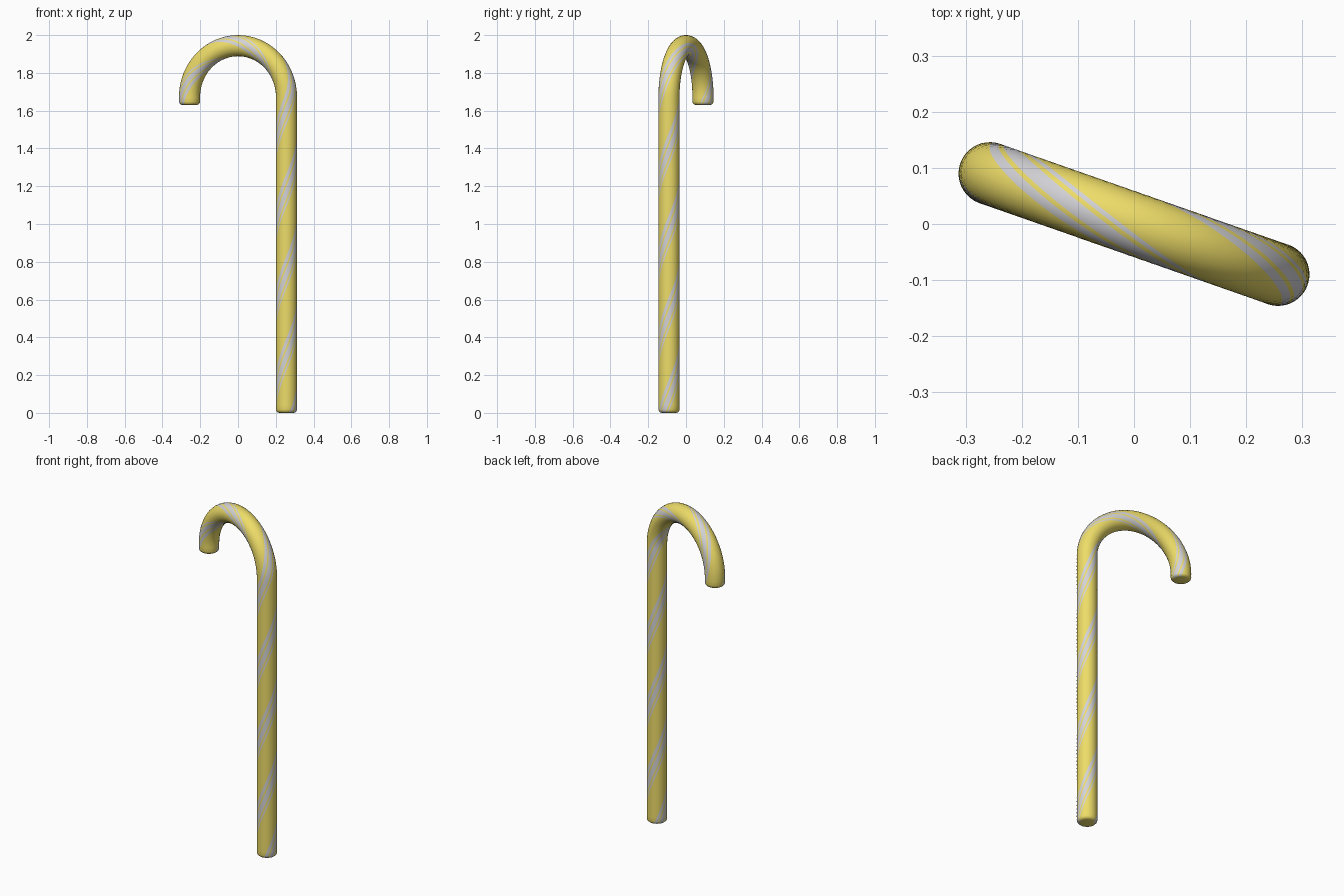
import bpy, bmesh, math
from mathutils import Vector

if "Cube" in bpy.data.objects:
    bpy.data.objects.remove(bpy.data.objects["Cube"])

R, HOOK, BEND_Z, TIP_Z = 0.056, 0.272, 1.672, 1.63
PITCH = 0.87                       # length of one full stripe turn
U = Vector((0.257, -0.09, 0)).normalized()
UP = Vector((0, 0, 1))
SIDE = UP.cross(U)
ARC = math.pi * HOOK
TOTAL = BEND_Z + ARC + BEND_Z - TIP_Z
PATTERN = "YYYYGGYGGGYGYYYYYYYY" * 2   # stripe group, twice round
N = len(PATTERN)


def material(name, color):
    m = bpy.data.materials.new(name)
    m.diffuse_color = color
    m.use_nodes = True
    m.node_tree.nodes["Principled BSDF"].inputs["Base Color"].default_value = m.diffuse_color
    return m


def frame(s):
    """Centre and outward direction at length s along the cane."""
    if s < BEND_Z:
        return U * HOOK + UP * s, U
    a = min((s - BEND_Z) / HOOK, math.pi)
    out = U * math.cos(a) + UP * math.sin(a)
    drop = max(0, s - BEND_Z - ARC)
    return out * HOOK + UP * (BEND_Z - drop), out


# Ring positions: rounded ends, straight stem, bent hook
b = 0.018
cap = [(b * (1 - math.sin(t)), R - b * (1 - math.cos(t)))
       for t in (math.pi / 2, math.pi / 3, math.pi / 6, 0)]
steps = 110
rings = [(s, r) for s, r in cap]
rings += [(b + (TOTAL - 2 * b) * i / steps, R) for i in range(1, steps)]
rings += [(TOTAL - s, r) for s, r in reversed(cap)]
rings = [(0, R - b) if i == 0 else x for i, x in enumerate(rings)]

# Twisted tube whose columns of faces are the stripes
bm = bmesh.new()
loops = []
for s, r in rings:
    c, out = frame(s)
    twist = 2 * math.pi * (s - 2.21) / PITCH
    loop = []
    for k in range(N):
        t = twist + 2 * math.pi * (k - 8.5) / N
        loop.append(bm.verts.new(c + (out * math.cos(t) + SIDE * math.sin(t)) * r))
    loops.append(loop)
for lo, hi in zip(loops, loops[1:]):
    for k in range(N):
        j = (k + 1) % N
        f = bm.faces.new((lo[k], lo[j], hi[j], hi[k]))
        f.material_index = int(PATTERN[k] == "G")
# End caps
bm.faces.new(loops[0][::-1])
bm.faces.new(loops[-1])
bmesh.ops.recalc_face_normals(bm, faces=bm.faces)

mesh = bpy.data.meshes.new("striped_cane")
bm.to_mesh(mesh)
bm.free()
mesh.materials.append(material("yellow", (0.85, 0.72, 0.14, 1)))
mesh.materials.append(material("silver", (0.65, 0.65, 0.68, 1)))
cane = bpy.data.objects.new("striped_cane", mesh)
bpy.context.collection.objects.link(cane)
bpy.context.view_layer.objects.active = cane
cane.select_set(True)
bpy.ops.object.shade_smooth_by_angle(angle=math.radians(40))
